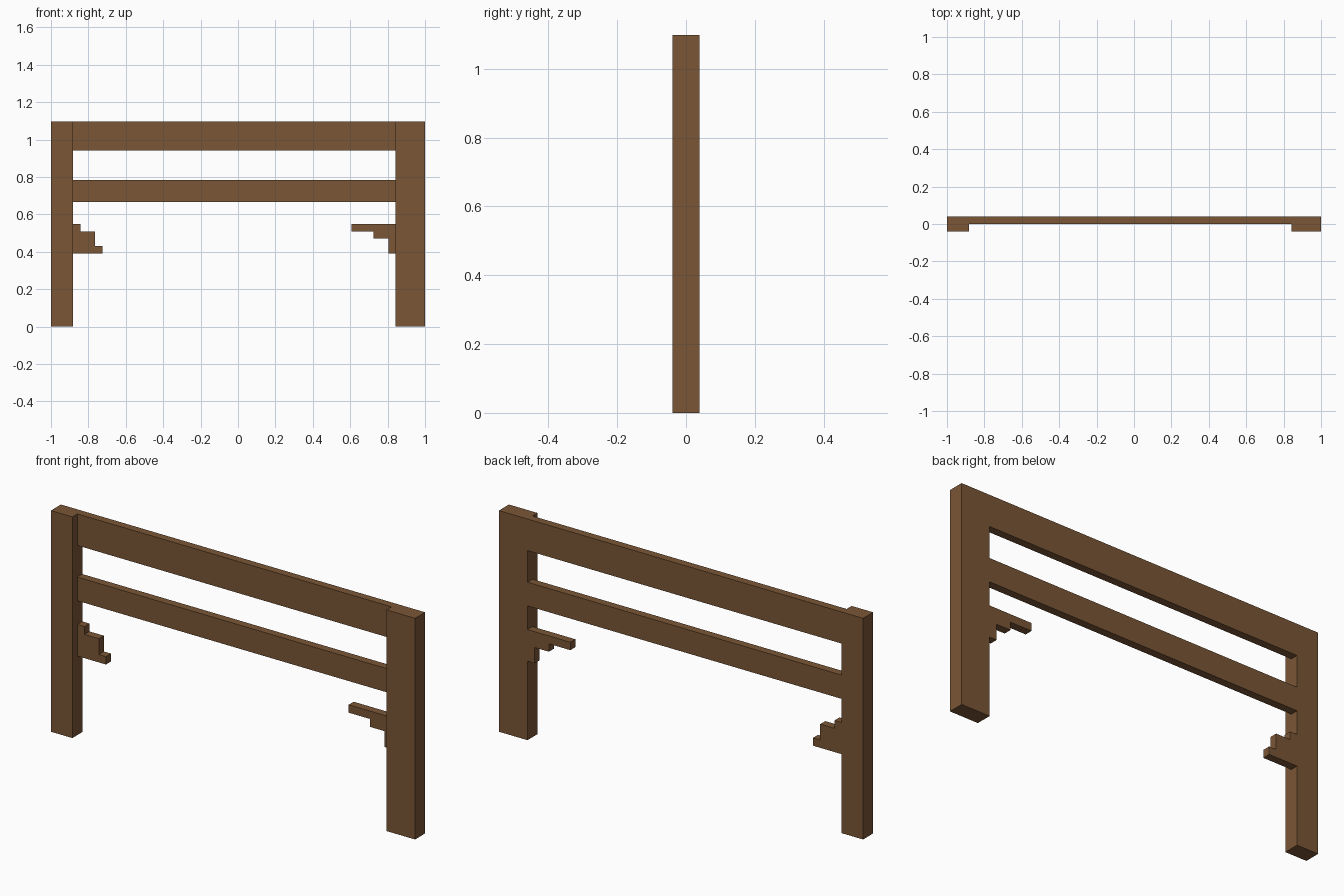
import bpy
import bmesh

cube = bpy.data.objects.get("Cube")
if cube:
    bpy.data.objects.remove(cube, do_unlink=True)

U = 2 / 51          # one grid step: the frame is 51 steps wide
BACK = U            # back plane shared by every part

wood = bpy.data.materials.new("brown wood")
wood.use_nodes = True
colour = (0.195, 0.093, 0.036, 1)
wood.diffuse_color = colour
wood.node_tree.nodes["Principled BSDF"].inputs["Base Color"].default_value = colour


def board(name, outline, depth):
    """Extrude an x-z outline (in steps from the frame's lower right corner) forward from the back."""
    bm = bmesh.new()
    face = bm.faces.new([bm.verts.new((x * U - 1, BACK, z * U)) for x, z in outline])
    new = bmesh.ops.extrude_face_region(bm, geom=[face])["geom"]
    verts = [v for v in new if isinstance(v, bmesh.types.BMVert)]
    bmesh.ops.translate(bm, verts=verts, vec=(0, -depth * U, 0))
    bmesh.ops.recalc_face_normals(bm, faces=bm.faces)
    mesh = bpy.data.meshes.new(name)
    bm.to_mesh(mesh)
    bm.free()
    mesh.materials.append(wood)
    obj = bpy.data.objects.new(name, mesh)
    bpy.context.collection.objects.link(obj)
    return obj


def rect(x0, x1, z0, z1):
    return [(x0, z0), (x1, z0), (x1, z1), (x0, z1)]


# Posts, twice as deep as the rails
board("right_post", rect(0, 3, 0, 28), 2)
board("left_post", rect(47, 51, 0, 28), 2)

# Rails, flush with the back of the posts
board("top_rail", rect(3, 47, 24, 28), 1)
board("middle_rail", rect(3, 47, 17, 20), 1)

# Stepped brackets: one widens downwards, the other upwards
board("right_bracket", [(3, 10), (7, 10), (7, 11), (6, 11), (6, 13),
                        (4, 13), (4, 14), (3, 14)], 1)
board("left_bracket", [(47, 10), (47, 14), (41, 14), (41, 13), (44, 13),
                       (44, 12), (46, 12), (46, 10)], 1)
